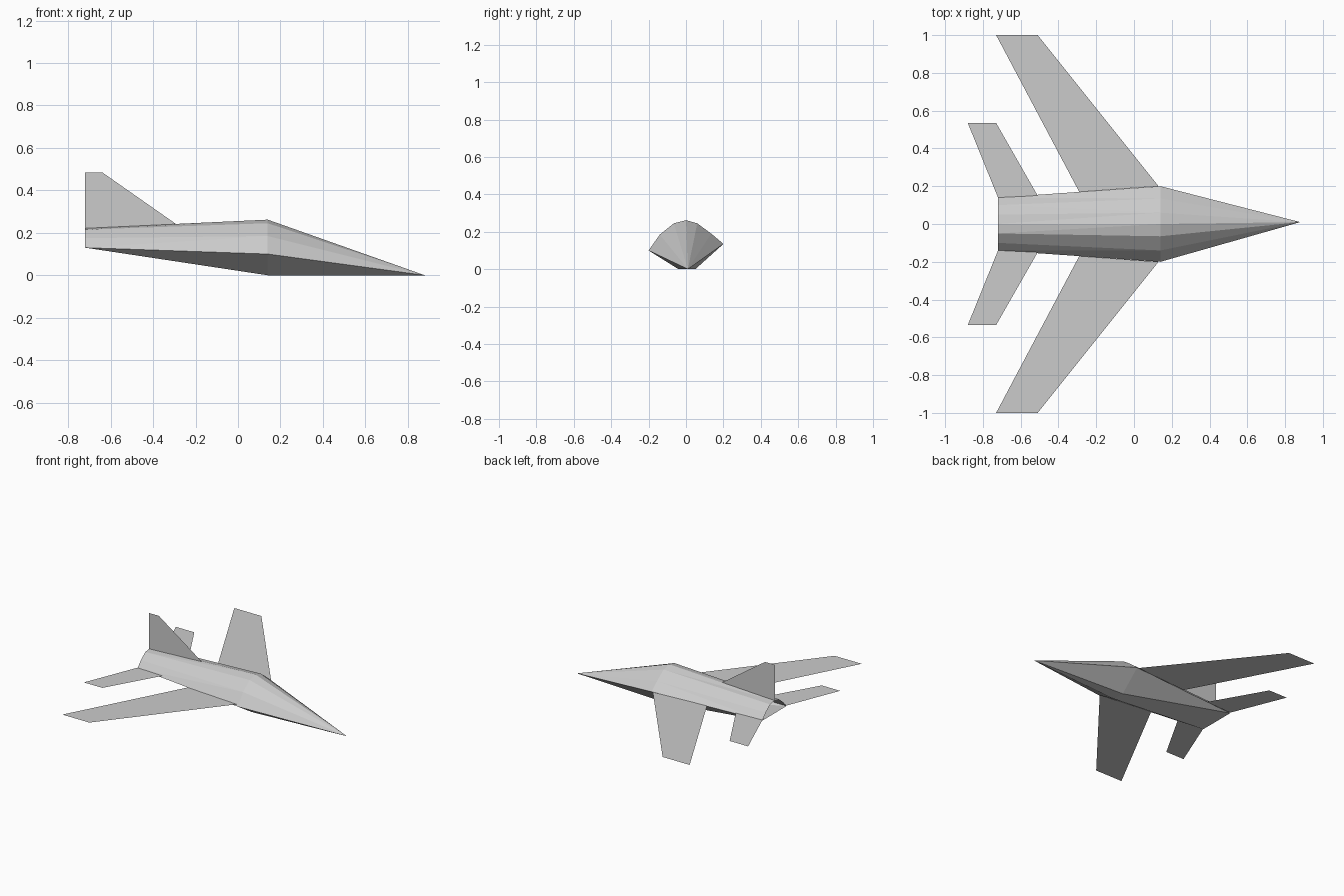
import bpy
import bmesh

cube = bpy.data.objects.get("Cube")
if cube:
    bpy.data.objects.remove(cube, do_unlink=True)

# One light grey for the whole aircraft
grey = bpy.data.materials.new("light_grey")
grey.use_nodes = True
grey.diffuse_color = (0.6, 0.6, 0.6, 1)
grey.node_tree.nodes["Principled BSDF"].inputs["Base Color"].default_value = (0.6, 0.6, 0.6, 1)


def make_object(name, bm):
    mesh = bpy.data.meshes.new(name)
    bm.to_mesh(mesh)
    bm.free()
    mesh.materials.append(grey)
    obj = bpy.data.objects.new(name, mesh)
    bpy.context.collection.objects.link(obj)
    return obj


def make_panel(name, outline):
    """Single flat sheet from an ordered outline."""
    bm = bmesh.new()
    face = bm.faces.new([bm.verts.new(p) for p in outline])
    face.normal_update()
    if face.normal.z < 0:
        face.normal_flip()
    return make_object(name, bm)


# Fuselage: nose point, widest section and open tail section (y, z)
nose = (0.88, 0.01, 0.0)
mid_x, tail_x = 0.14, -0.72
mid = [(-0.2, 0.10), (-0.14, 0.185), (-0.065, 0.245), (0, 0.262),
       (0.06, 0.245), (0.135, 0.19), (0.2, 0.135), (0.05, 0), (-0.04, 0)]
tail = [(-0.14, 0.13), (-0.1, 0.175), (-0.05, 0.215), (0, 0.222),
        (0.05, 0.215), (0.1, 0.175), (0.14, 0.13), (0.14, 0.13), (-0.14, 0.13)]

bm = bmesh.new()
tip = bm.verts.new(nose)
mid_ring = [bm.verts.new((mid_x, y, z)) for y, z in mid]
tail_ring = [bm.verts.new((tail_x, y, z)) for y, z in tail]
count = len(mid)
for i in range(count):
    j = (i + 1) % count
    bm.faces.new((tip, mid_ring[j], mid_ring[i]))
    bm.faces.new((mid_ring[i], mid_ring[j], tail_ring[j], tail_ring[i]))
# The belly corners run into the tail corners
bmesh.ops.remove_doubles(bm, verts=bm.verts[:], dist=0.001)
bmesh.ops.triangulate(bm, faces=bm.faces[:])
bmesh.ops.recalc_face_normals(bm, faces=bm.faces[:])
make_object("fuselage", bm)

# Swept wings and tailplanes, mirrored across the fuselage
wing = [(0.13, 0.2), (-0.51, 1), (-0.73, 1), (-0.29, 0.17)]
tailplane = [(-0.51, 0.15), (-0.73, 0.535), (-0.88, 0.535), (-0.72, 0.14)]
for side, sign, wing_z in (("port", 1, 0.135), ("starboard", -1, 0.115)):
    make_panel(side + "_wing", [(x, sign * y, wing_z) for x, y in wing])
    make_panel(side + "_tailplane", [(x, sign * y, 0.134) for x, y in tailplane])

# Upright tail fin
fin = [(-0.72, 0.22), (-0.72, 0.485), (-0.64, 0.485), (-0.29, 0.24)]
make_panel("tail_fin", [(x, -0.005, z) for x, z in fin])
